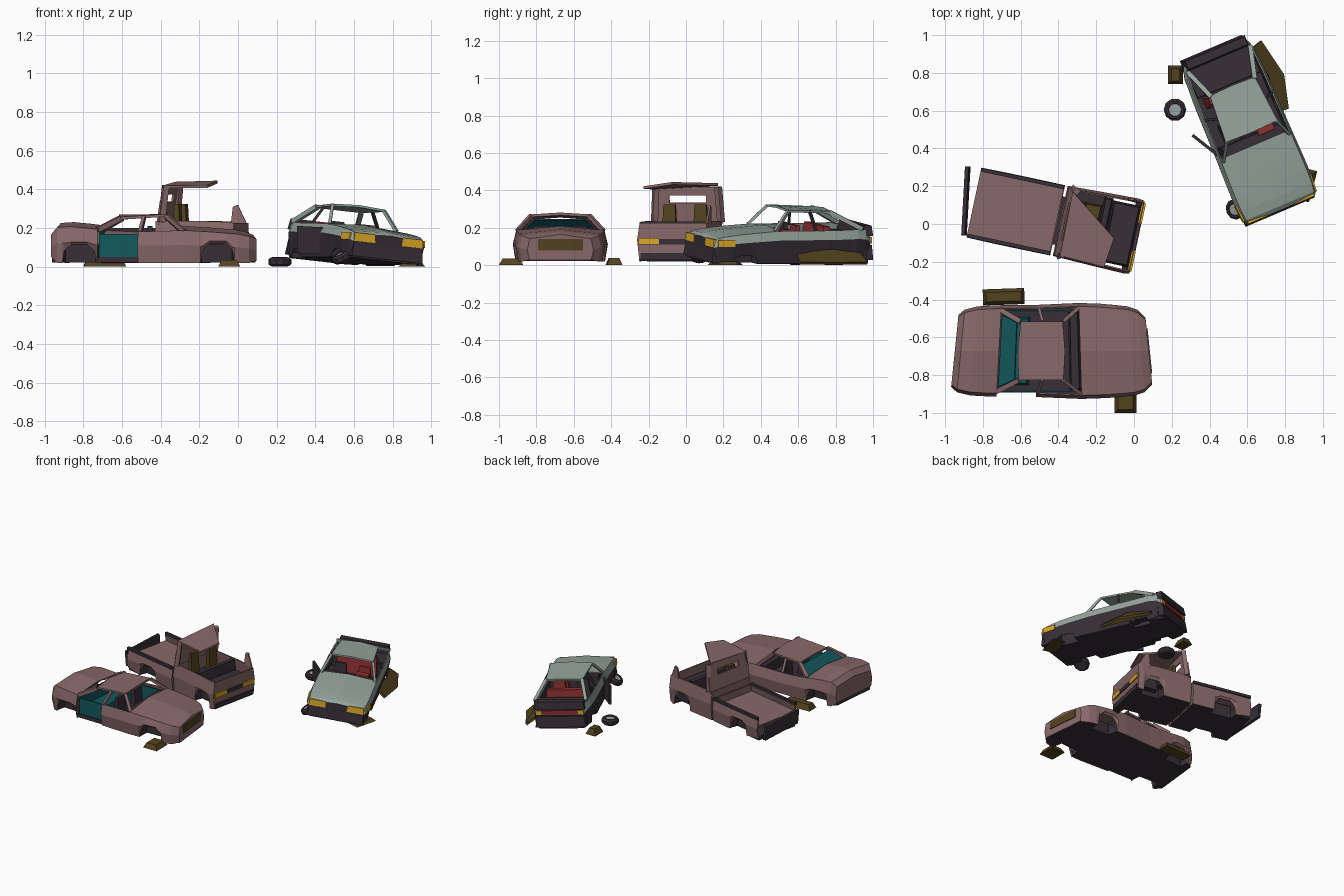
import bpy, bmesh, math
from mathutils import Vector, Matrix

if "Cube" in bpy.data.objects:
    bpy.data.objects.remove(bpy.data.objects["Cube"])

COL = {"rusty_pink": (.25, .14, .142), "pale_green": (.30, .37, .33), "dark_plum": (.038, .028, .038),
       "olive": (.085, .056, .014), "teal": (.006, .10, .11), "red": (.27, .03, .03),
       "amber": (.70, .38, .02), "hub_grey": (.33, .38, .38)}
MAT = {}
for n, c in COL.items():
    MAT[n] = bpy.data.materials.new(n)
    MAT[n].diffuse_color = (*c, 1)
PINK, GREEN, DARK, OLIVE, TEAL, RED, AMBER, HUB = COL

# Placement of each wreck: the sedan is crushed, the pickup turned, the coupe turned and rolled
M_PICK = Matrix.Translation((-.417, .022, 0)) @ Matrix.Rotation(math.radians(-12), 4, 'Z')
M_COUPE = (Matrix.Translation((.582, .505, .006)) @ Matrix.Rotation(math.radians(-67), 4, 'Z')
           @ Matrix.Rotation(math.radians(-6), 4, 'X'))
def sedan(v): return Vector((-.435 + v[0] * (1 - .2 * v[1]), v[1] - .672, v[2]))
def pickup(v): return M_PICK @ Vector(v)
def coupe(v): return M_COUPE @ Vector(v)
def world(v): return Vector(v)

def make(name, T, verts, faces, mats, idx=None, thick=0):
    bm = bmesh.new()
    vs = [bm.verts.new(T(v)) for v in verts]
    for i, f in enumerate(faces):
        bm.faces.new([vs[k] for k in f]).material_index = idx[i] if idx else 0
    bmesh.ops.delete(bm, geom=[v for v in bm.verts if not v.link_faces], context='VERTS')
    bmesh.ops.recalc_face_normals(bm, faces=bm.faces)
    me = bpy.data.meshes.new(name)
    bm.to_mesh(me)
    bm.free()
    for m in mats:
        me.materials.append(MAT[m])
    ob = bpy.data.objects.new(name, me)
    bpy.context.collection.objects.link(ob)
    if thick:
        s = ob.modifiers.new("thickness", 'SOLIDIFY')
        s.thickness, s.offset = thick, 0
    return ob

BOX = [(0, 1, 2, 3), (4, 5, 6, 7), (0, 1, 5, 4), (1, 2, 6, 5), (2, 3, 7, 6), (3, 0, 4, 7)]
def block(name, T, mat, lo, hi, inset=0):
    (a, b, c), (d, e, f) = lo, hi
    k = inset
    make(name, T, [(a, b, c), (d, b, c), (d, e, c), (a, e, c),
                   (a + k, b + k, f), (d - k, b + k, f), (d - k, e - k, f), (a + k, e - k, f)], BOX, [mat])

def plate(name, T, mat, pts, thick=.012):
    make(name, T, pts, [tuple(range(len(pts)))], [mat], thick=thick)

def bar(name, T, mat, p, q, t=.016):
    p, q = Vector(p), Vector(q)
    r = (q - p).to_track_quat('Z', 'Y')
    cs = [r @ Vector((x * t / 2, y * t / 2, 0)) for x, y in ((-1, -1), (1, -1), (1, 1), (-1, 1))]
    make(name, T, [p + c for c in cs] + [q + c for c in cs], BOX, [mat])

def scrap(name, x, y, sx, sy, h, yaw=0):
    R = Matrix.Translation((x, y, 0)) @ Matrix.Rotation(math.radians(yaw), 4, 'Z')
    block(name, lambda v: R @ Vector(v), OLIVE, (-sx / 2, -sy / 2, 0), (sx / 2, sy / 2, h), .018)

def stations(keys, arches):
    """Insert wheel-arch stations between the key stations (x, z_bottom, z_top, half_width)."""
    out = [(*k, False) for k in keys if not any(abs(k[0] - c) <= r for c, r, h in arches)]
    for c, r, h in arches:
        for f, g in ((-1, 0), (-.9, .65), (-.5, 1), (.5, 1), (.9, .65), (1, 0)):
            x = c + f * r
            for a, b in zip(keys, keys[1:]):
                if a[0] <= x <= b[0]:
                    t = (x - a[0]) / (b[0] - a[0])
                    m = [p + (q - p) * t for p, q in zip(a, b)]
            out.append((x, m[1] + (h - m[1]) * g, m[2], m[3], g > 0))
    return sorted(out)

def body(name, T, st, mid, crown, opening, mats, skip=lambda x, s: False, caps=(True, True)):
    """Shell lofted along the stations, open on top over the cabin."""
    V, F, I = [], [], []
    for x, zb, zt, w, _ in st:
        zm = max(zb + .012, mid * zt)
        half = [(w * .94, zb), (w, zm), (w * .93, zt)]
        V += [(x, -y, z) for y, z in half] + [(x, 0, zt + crown)] + [(x, y, z) for y, z in half[::-1]]
    for i in range(len(st) - 1):
        xm = (st[i][0] + st[i + 1][0]) / 2
        for s in range(6):
            if (s in (2, 3) and opening[0] < xm < opening[1]) or skip(xm, s):
                continue
            a = i * 7 + s
            F.append((a, a + 1, a + 8, a + 7))
            I.append(1 if s in (0, 5) else 0)
    for on, base in zip(caps, (0, len(V) - 7)):
        if on:
            F.append(tuple(range(base, base + 7)))
            I.append(1)
    make(name, T, V, F, mats, I, .008)
    # floor pan, narrow and raised between the wheels
    V, F = [], []
    for x, zb, zt, w, arch in st:
        y, z = (w * .62, .115) if arch else (w * .92, .05)
        V += [(x, -y, .022), (x, y, .022), (x, y, z), (x, -y, z)]
    for i in range(len(st) - 1):
        F += [(i * 4 + s, i * 4 + (s + 1) % 4, i * 4 + 4 + (s + 1) % 4, i * 4 + 4 + s) for s in range(4)]
    n = len(V)
    make(name + "_floor", T, V, F + [(0, 1, 2, 3), (n - 4, n - 3, n - 2, n - 1)], [DARK])

def wheel(name, loc, r, h, rot):
    R = Matrix.Translation(loc) @ rot
    prof = [(r * .8, -h / 2), (r, -h / 4), (r, h / 4), (r * .8, h / 2), (r * .6, h / 2), (r * .56, h / 2 - .006)]
    n = 10
    V = [(a * math.cos(k * math.tau / n), a * math.sin(k * math.tau / n), z) for a, z in prof for k in range(n)]
    F = [(j * n + k, j * n + (k + 1) % n, j * n + n + (k + 1) % n, j * n + n + k) for j in range(5) for k in range(n)]
    F += [tuple(range(n)), tuple(range(5 * n, 6 * n))]
    make(name, lambda v: R @ Vector(v), V, F, [DARK, HUB], [0] * (5 * n) + [0, 1])

# ---- Sedan ----
st = stations([(-.51, .05, .165, .19), (-.48, .02, .2, .215), (-.4, .02, .205, .235), (-.28, .02, .19, .238),
               (-.08, .02, .18, .24), (.15, .02, .185, .25), (.3, .02, .175, .245), (.42, .02, .165, .232),
               (.47, .02, .155, .215), (.51, .03, .14, .175)], [(-.37, .085, .115), (.315, .085, .12)])
body("sedan_body", sedan, st, .6, .022, (-.28, .15), [PINK, PINK],
     lambda x, s: s in (0, 1) and -.28 < x < -.08)
plate("sedan_grille", sedan, OLIVE, [(.515, -.12, .08), (.515, .12, .08), (.515, .12, .14), (.515, -.12, .14)], .008)
plate("sedan_roof", sedan, PINK, [(-.17, -.155, .25), (.06, -.155, .265), (.07, 0, .275), (.06, .155, .265),
                                  (-.17, .155, .25), (-.18, 0, .262)], .014)
plate("sedan_rear_window", sedan, TEAL, [(-.27, -.19, .19), (-.27, .19, .19), (-.19, .15, .245), (-.19, -.15, .245)], .008)
plate("sedan_bulkhead", sedan, TEAL, [(-.27, -.21, .05), (-.27, .21, .05), (-.27, .21, .19), (-.27, -.21, .19)], .008)
block("sedan_rear_seat", sedan, TEAL, (-.26, -.18, .05), (-.12, .18, .11), .01)
block("sedan_dashboard", sedan, DARK, (.09, -.21, .11), (.15, .21, .175), .01)
for s, side in ((-1, "right"), (1, "left")):
    plate("sedan_lining_" + side, sedan, TEAL, [(-.27, s * .21, .05), (.14, s * .21, .05), (.14, s * .21, .17), (-.27, s * .21, .17)], .008)
    bar("sedan_front_pillar_" + side, sedan, PINK, (.06, s * .155, .265), (.15, s * .23, .183), .02)
    bar("sedan_middle_pillar_" + side, sedan, PINK, (-.05, s * .155, .258), (-.07, s * .222, .18))
    bar("sedan_rear_pillar_" + side, sedan, PINK, (-.17, s * .155, .25), (-.28, s * .215, .19), .026)
    block("sedan_front_seat_" + side, sedan, DARK, (-.04, s * .1 - .05, .05), (.0, s * .1 + .05, .21), .008)
scrap("sedan_rear_fender_scrap", -.69, -.385, .22, .085, .04, 2)
scrap("sedan_front_fender_scrap", -.045, -.935, .115, .13, .035)

# ---- Pickup ----
cab = stations([(.03, .02, .235, .187), (.2, .02, .235, .192), (.3, .02, .235, .195), (.41, .02, .23, .198), (.44, .03, .225, .193)],
               [(.32, .08, .12)])
bed = stations([(-.44, .04, .185, .185), (-.3, .02, .19, .187), (.01, .02, .19, .187)], [(-.24, .085, .12)])
body("pickup_cab", pickup, cab, .6, 0, (-1, 1), [PINK, PINK])
body("pickup_bed", pickup, bed, .6, 0, (-1, 1), [PINK, PINK], caps=(False, True))
plate("pickup_bed_floor", pickup, PINK, [(-.44, -.178, .13), (.01, -.178, .13), (.01, .178, .13), (-.44, .178, .13)])
block("pickup_frame", pickup, DARK, (-.02, -.13, .03), (.06, .13, .12))
block("pickup_engine_bay", pickup, DARK, (.28, -.165, .06), (.43, .165, .17), .01)
block("pickup_dashboard", pickup, DARK, (.23, -.175, .1), (.28, .175, .235), .01)
plate("pickup_roof", pickup, PINK, [(.06, .165, .432), (.325, -.03, .438), (.305, -.19, .415), (.065, -.18, .412)], .014)
for nm, a, b, c, d in (("lower", -.185, .185, .22, .335), ("upper", -.17, .165, .375, .42),
                       ("right", -.178, -.1, .33, .38), ("left", .1, .172, .33, .38)):
    xs = [.04 + .03 * (z - .22) / .2 for z in (c, d)]
    plate("pickup_rear_wall_" + nm, pickup, PINK, [(xs[0], a, c), (xs[0], b, c), (xs[1], b, d), (xs[1], a, d)])
plate("pickup_bent_fender", pickup, PINK, [(.35, .185, .22), (.435, .18, .22), (.385, .19, .32), (.36, .19, .31)], .01)
plate("pickup_grille", pickup, DARK, [(.445, -.16, .11), (.445, .16, .11), (.445, .16, .14), (.445, -.16, .14)], .008)
block("pickup_bumper", pickup, DARK, (.425, -.175, .03), (.45, .175, .065))
for s, side in ((-1, "right"), (1, "left")):
    bar("pickup_bed_rail_" + side, pickup, DARK, (-.44, s * .178, .19), (.01, s * .178, .19), .02)
    bar("pickup_rear_pillar_" + side, pickup, PINK, (.08, s * .17, .42), (.06, s * .182, .23), .03)
    block("pickup_lamp_" + side, pickup, AMBER, (.43, s * .13 - .055, .11), (.452, s * .13 + .055, .145))
    block("pickup_seat_base_" + side, pickup, OLIVE, (.11, s * .085 - .04, .06), (.23, s * .085 + .04, .15), .008)
    block("pickup_seat_back_" + side, pickup, OLIVE, (.105, s * .085 - .04, .14), (.145, s * .085 + .04, .325), .008)
plate("pickup_tailgate", world, DARK, [(-.895, -.06, .05), (-.875, .305, .05), (-.885, .305, .16), (-.905, -.06, .16)], .02)

# ---- Coupe ----
st = stations([(-.44, .08, .18, .17), (-.41, .035, .2, .187), (-.36, .025, .205, .2), (-.25, .025, .2, .207), (.1, .025, .195, .212),
               (.3, .025, .178, .217), (.4, .03, .165, .215), (.45, .04, .155, .208), (.47, .06, .14, .195)],
              [(-.27, .07, .065), (.29, .07, .065)])
body("coupe_body", coupe, st, .76, .012, (-.42, .1), [GREEN, DARK])
plate("coupe_roof", coupe, GREEN, [(.03, -.15, .3), (.035, 0, .308), (.03, .15, .3), (-.23, .13, .292), (-.235, 0, .3), (-.23, -.13, .292)], .012)
block("coupe_boot_floor", coupe, DARK, (-.42, -.185, .05), (-.24, .185, .17), .004)
block("coupe_cabin_floor", coupe, DARK, (-.25, -.195, .04), (.1, .195, .085), .004)
block("coupe_spoiler", coupe, DARK, (-.455, -.18, .17), (-.395, .18, .225), .008)
block("coupe_front_bumper", coupe, DARK, (.43, -.2, .03), (.482, .2, .098), .008)
block("coupe_rear_bumper", coupe, DARK, (-.462, -.178, .04), (-.42, .178, .12), .008)
plate("coupe_tail_strip", coupe, RED, [(-.448, -.13, .13), (-.448, .13, .13), (-.448, .13, .162), (-.448, -.13, .162)], .009)
block("coupe_dashboard", coupe, DARK, (.04, -.18, .08), (.11, .18, .19), .01)
block("coupe_rear_seat", coupe, RED, (-.235, -.15, .08), (-.17, .15, .215), .015)
for s, side in ((-1, "right"), (1, "left")):
    bar("coupe_front_pillar_" + side, coupe, GREEN, (.03, s * .145, .3), (.12, s * .19, .195))
    bar("coupe_middle_pillar_" + side, coupe, DARK, (-.1, s * .135, .295), (-.12, s * .19, .195), .014)
    bar("coupe_rear_pillar_" + side, coupe, GREEN, (-.22, s * .125, .292), (-.39, s * .18, .208), .024)
    block("coupe_head_lamp_" + side, coupe, AMBER, (.43, s * .135 - .06, .108), (.478, s * .135 + .06, .152), .004)
    plate("coupe_side_lamp_" + side, coupe, AMBER, [(.36, s * .219, .115), (.455, s * .21, .113), (.455, s * .208, .15), (.36, s * .215, .152)], .009)
    block("coupe_tail_lamp_" + side, coupe, AMBER, (-.452, s * .15 - .022, .13), (-.43, s * .15 + .022, .162))
    block("coupe_seat_" + side, coupe, RED if s > 0 else DARK, (-.06, s * .085 - .05, .08), (-.02, s * .085 + .05, .22), .01)
    block("coupe_seat_base_" + side, coupe, RED if s > 0 else DARK, (-.07, s * .085 - .05, .08), (.06, s * .085 + .05, .12), .01)
block("coupe_crushed_seat", coupe, RED, (.0, .03, .1), (.075, .14, .2), .01)
plate("coupe_open_door", world, DARK, [(.5, .32, .06), (.31, .47, .07), (.31, .47, .21), (.5, .32, .2)], .016)
wheel("loose_wheel", (.217, .605, .025), .06, .045, Matrix.Rotation(.04, 4, 'X'))
wheel("front_wheel", (.54, .08, .052), .056, .045,
      Matrix.Rotation(math.radians(22.7), 4, 'Z') @ Matrix.Rotation(math.radians(-30), 4, 'Y'))
scrap("coupe_rear_right_scrap", .22, .79, .08, .1, .045)
scrap("coupe_front_left_scrap", .9, .21, .1, .17, .02, -15)
plate("coupe_side_panel_scrap", world, OLIVE, [(.62, .93, .06), (.67, .97, .01), (.79, .79, .01), (.815, .61, .01), (.76, .59, .06), (.71, .78, .08)], .016)

for m in bpy.data.materials:
    if m.users and not m.is_grease_pencil:
        m.use_nodes = True
        m.node_tree.nodes["Principled BSDF"].inputs["Base Color"].default_value = m.diffuse_color
